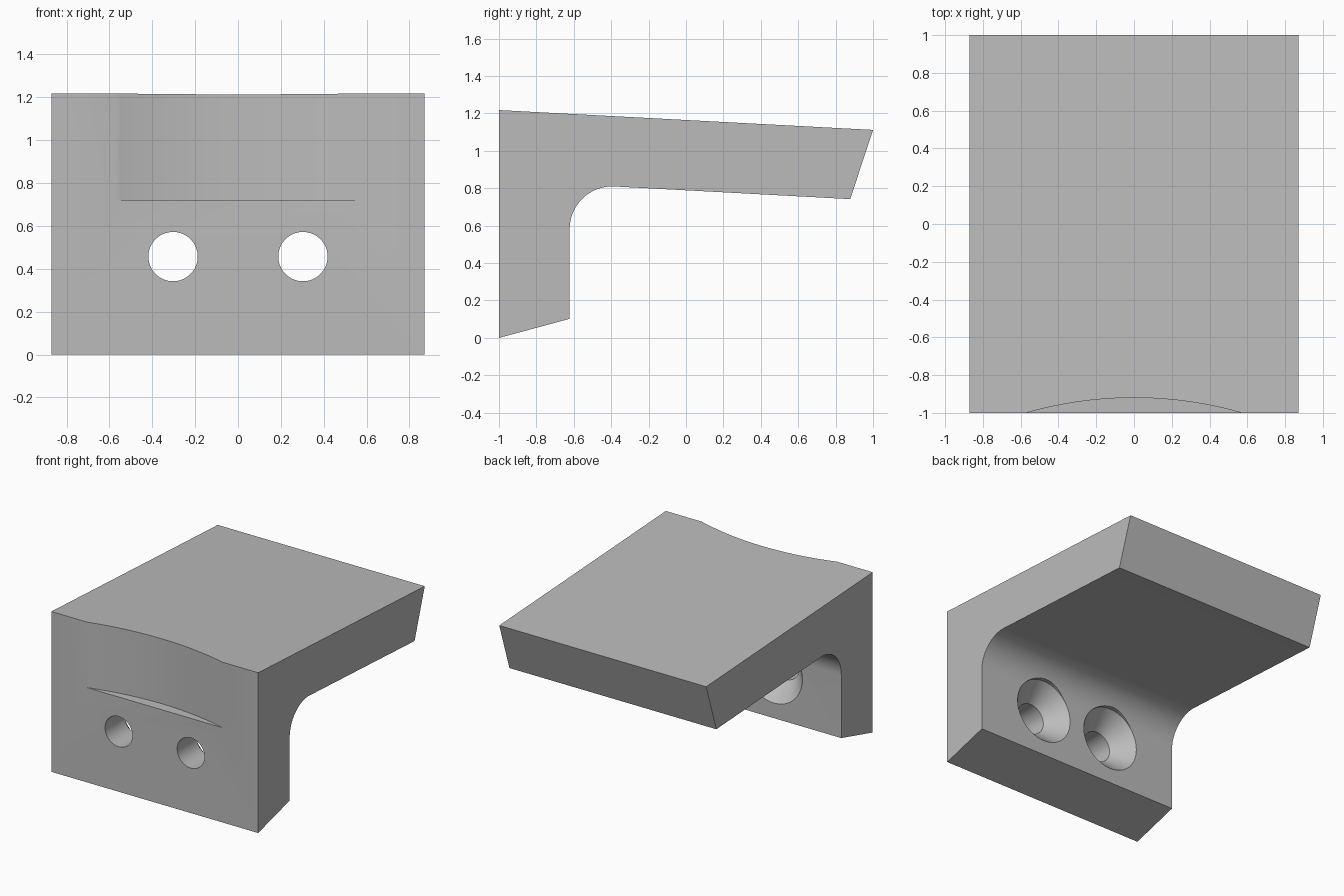
import bpy, bmesh, math

cube = bpy.data.objects.get("Cube")
if cube:
    bpy.data.objects.remove(cube, do_unlink=True)

grey = bpy.data.materials.new("plain grey")
grey.use_nodes = True
colour = (0.5, 0.5, 0.5, 1)
grey.diffuse_color = colour
grey.node_tree.nodes["Principled BSDF"].inputs["Base Color"].default_value = colour


def make_object(name, bm):
    bmesh.ops.recalc_face_normals(bm, faces=bm.faces)
    mesh = bpy.data.meshes.new(name)
    bm.to_mesh(mesh)
    bm.free()
    mesh.materials.append(grey)
    obj = bpy.data.objects.new(name, mesh)
    bpy.context.collection.objects.link(obj)
    return obj


def prism(name, points, offset):
    """Extrude a closed 3D outline along an offset."""
    bm = bmesh.new()
    face = bm.faces.new([bm.verts.new(p) for p in points])
    out = bmesh.ops.extrude_face_region(bm, geom=[face])
    bmesh.ops.translate(bm, vec=offset,
                        verts=[v for v in out["geom"] if isinstance(v, bmesh.types.BMVert)])
    return make_object(name, bm)


def lathe_y(name, x, z, profile, sides=64):
    """Solid of revolution about a front-to-back axis; profile holds (y, radius)."""
    bm = bmesh.new()
    turns = [math.tau * i / sides for i in range(sides)]
    rings = [[bm.verts.new((x + r * math.cos(a), y, z + r * math.sin(a))) for a in turns]
             for y, r in profile]
    for a, b in zip(rings, rings[1:]):
        for i in range(sides):
            j = (i + 1) % sides
            bm.faces.new((a[i], a[j], b[j], b[i]))
    bm.faces.new(rings[0])
    bm.faces.new(rings[-1])
    return make_object(name, bm)


# Angled bracket body with a rounded inner corner
half_width = 0.87
wall, corner_y, corner_z, radius = -0.622, -0.394, 0.582, 0.228
outline = [(-1, 0), (wall, 0.102)]
for i in range(25):
    a = math.pi - math.radians(93) * i / 24
    outline.append((corner_y + radius * math.cos(a), corner_z + radius * math.sin(a)))
outline += [(0.878, 0.742), (1, 1.112), (-1, 1.218)]
body = prism("bracket_body", [(-half_width, y, z) for y, z in outline], (2 * half_width, 0, 0))

# Shallow curved finger recess in the upper front
chord, depth = 0.57, 0.08
arc_radius = (chord ** 2 + depth ** 2) / (2 * depth)
centre_y = -1 + depth - arc_radius
sweep = math.asin(chord / arc_radius) * 1.1
recess = []
for i in range(33):
    a = sweep * (i / 16 - 1)
    recess.append((arc_radius * math.sin(a), centre_y + arc_radius * math.cos(a), 0.72))
cutters = [prism("recess_cutter", recess, (0, 0, 1))]

# Two countersunk screw holes
hole_profile = [(-1.1, 0.115), (-0.765, 0.115), (wall, 0.24), (-0.3, 0.24)]
for side, x in (("right", -0.303), ("left", 0.303)):
    cutters.append(lathe_y(side + "_hole_cutter", x, 0.457, hole_profile))

for cutter in cutters:
    cutter.hide_render = True
    cut = body.modifiers.new(cutter.name, "BOOLEAN")
    cut.operation = "DIFFERENCE"
    cut.solver = "EXACT"
    cut.object = cutter

# Apply the cuts and remove the cutters
bpy.context.view_layer.update()
evaluated = body.evaluated_get(bpy.context.evaluated_depsgraph_get())
body.data = bpy.data.meshes.new_from_object(evaluated)
body.modifiers.clear()
for cutter in cutters:
    bpy.data.objects.remove(cutter, do_unlink=True)

bpy.ops.object.select_all(action="DESELECT")
body.select_set(True)
bpy.context.view_layer.objects.active = body
bpy.ops.object.shade_smooth_by_angle(angle=math.radians(30))
